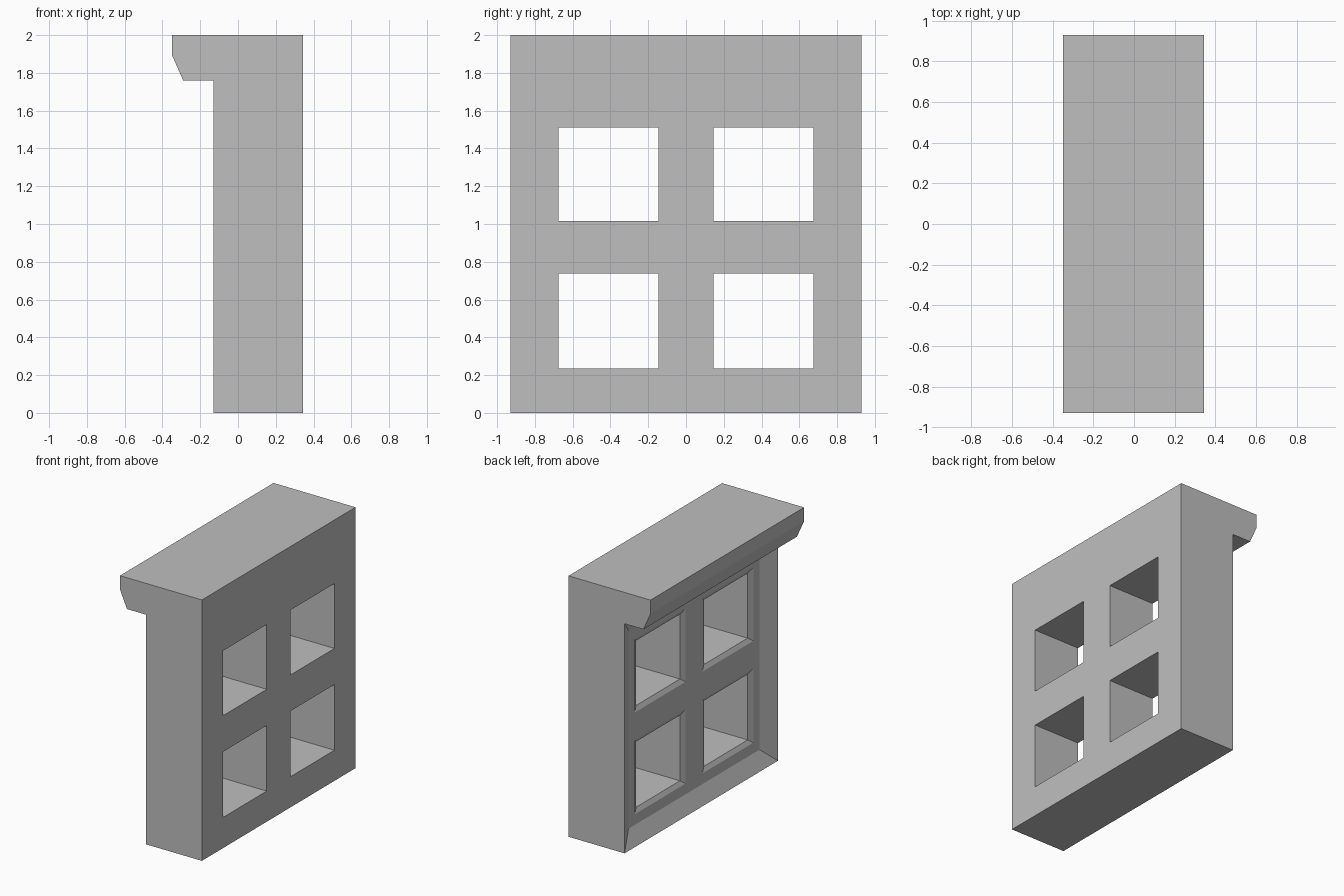
import bpy
import bmesh

default = bpy.data.objects.get("Cube")
if default:
    bpy.data.objects.remove(default, do_unlink=True)

# Stone colour
stone = bpy.data.materials.new("light_grey")
stone.use_nodes = True
grey = (0.52, 0.52, 0.52, 1)
stone.diffuse_color = grey
stone.node_tree.nodes["Principled BSDF"].inputs["Base Color"].default_value = grey

HALF_Y = 0.93
FRONT, BACK = -0.13, 0.345
RECESS = -0.068
LEDGE_Z = 1.76


def make_object(name, bm):
    bmesh.ops.recalc_face_normals(bm, faces=bm.faces)
    mesh = bpy.data.meshes.new(name)
    bm.to_mesh(mesh)
    bm.free()
    mesh.materials.append(stone)
    obj = bpy.data.objects.new(name, mesh)
    bpy.context.collection.objects.link(obj)
    return obj


def loft(bm, rings):
    """Join equal point rings into a closed solid."""
    loops = [[bm.verts.new(p) for p in ring] for ring in rings]
    bm.faces.new(loops[0])
    bm.faces.new(loops[-1][::-1])
    for a, b in zip(loops, loops[1:]):
        for i in range(len(a)):
            j = (i + 1) % len(a)
            bm.faces.new((a[i], a[j], b[j], b[i]))


# Wall with overhanging ledge, swept along y
profile = [(BACK, 0), (BACK, 2), (-0.35, 2), (-0.35, 1.895),
           (-0.29, LEDGE_Z), (FRONT, LEDGE_Z), (FRONT, 0)]
bm = bmesh.new()
loft(bm, [[(x, y, z) for x, z in profile] for y in (-HALF_Y, HALF_Y)])
bmesh.ops.recalc_face_normals(bm, faces=bm.faces)

# Sloped frame around the recessed panel
panel = next(f for f in bm.faces
             if all(abs(v.co.x - FRONT) < 1e-4 for v in f.verts))
bmesh.ops.inset_region(bm, faces=[panel], thickness=0.1)
mid = LEDGE_Z / 2
for v in panel.verts:
    v.co.x = RECESS
    v.co.y = 0.793 if v.co.y > 0 else -0.793
    v.co.z = mid + (0.76 if v.co.z > mid else -0.76)
wall = make_object("window_wall", bm)

# Window openings with a chamfer on the recessed side
bm = bmesh.new()
for y0, y1 in ((-0.675, -0.145), (0.145, 0.675)):
    for z0, z1 in ((0.235, 0.738), (1.015, 1.512)):
        rings = []
        for x, dy, dz in ((-0.088, 0.09, 0.07), (-0.05, 0, 0), (0.5, 0, 0)):
            rings.append([(x, y0 - dy, z0 - dz), (x, y1 + dy, z0 - dz),
                          (x, y1 + dy, z1 + dz), (x, y0 - dy, z1 + dz)])
        loft(bm, rings)
cutter = make_object("window_cutter", bm)
cutter.hide_render = True

cut = wall.modifiers.new("windows", 'BOOLEAN')
cut.operation = 'DIFFERENCE'
cut.solver = 'EXACT'
cut.object = cutter
bpy.context.view_layer.objects.active = wall
bpy.ops.object.modifier_apply(modifier=cut.name)
bpy.data.objects.remove(cutter, do_unlink=True)
